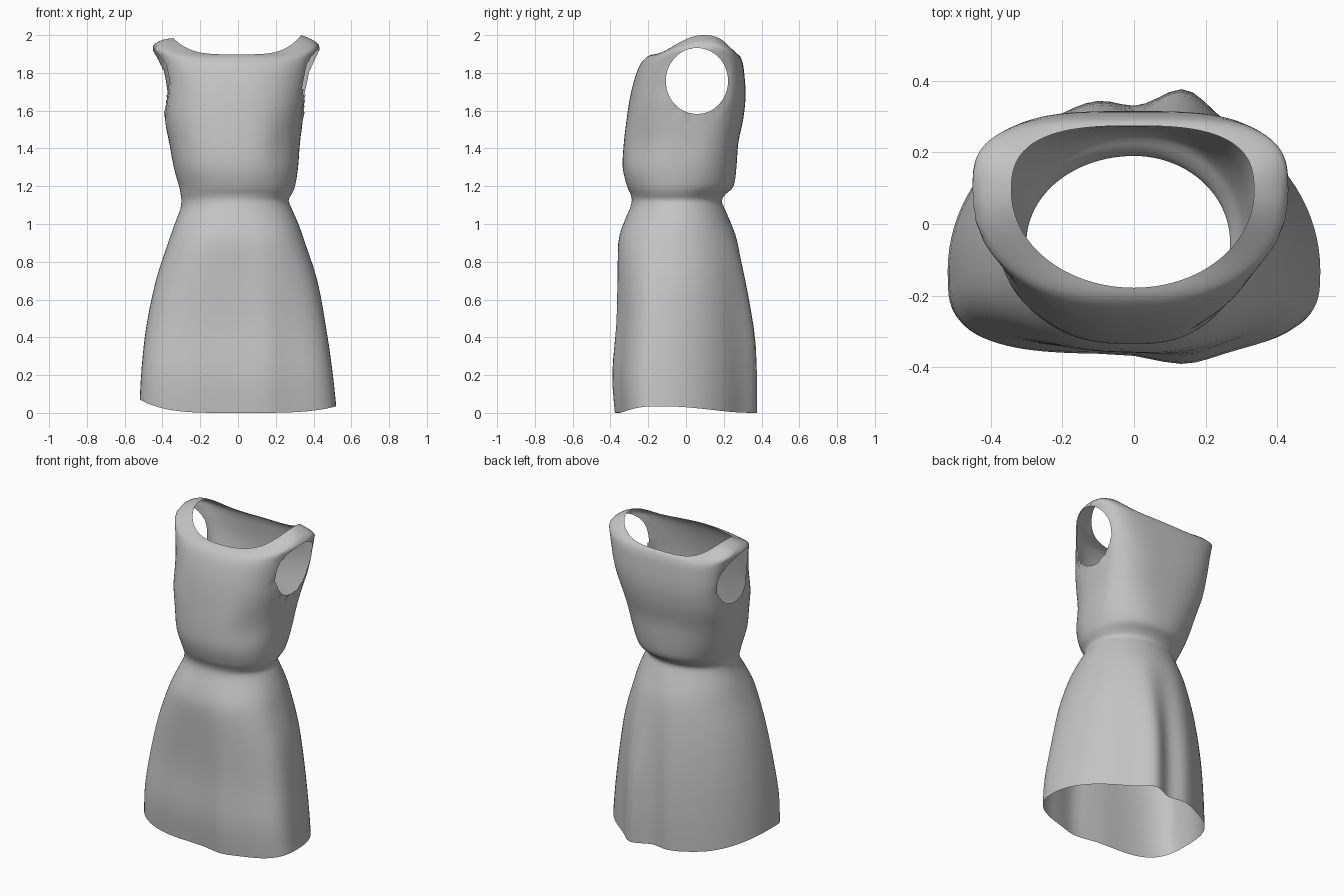
import bpy, bmesh, math

SEG = 96   # points around the dress
SUB = 3    # rows between profile stations

# Stations: z, side lift left, side lift right, left width, right width,
# front y, back y, y of widest point, front squareness, back squareness
SKIRT = [
    (0.00, .070, .035, .520, .520, -.348, .340, -.13, 3.5, 2.0),
    (0.20, .040, .020, .510, .500, -.362, .342, -.13, 3.4, 2.0),
    (0.45, .010, .010, .485, .465, -.346, .332, -.12, 3.1, 2.0),
    (0.70, .000, .000, .435, .420, -.352, .308, -.10, 2.8, 2.0),
    (0.90, .000, .000, .370, .355, -.357, .275, -.08, 2.6, 2.0),
    (1.00, .000, .000, .335, .320, -.332, .240, -.06, 2.4, 2.0),
    (1.08, .000, .000, .305, .285, -.298, .205, -.05, 2.2, 2.0),
]
BODICE = [
    (1.125, .000, .000, .300, .268, -.287, .190, -.05, 2.2, 2.0),
    (1.160, .000, .000, .304, .285, -.294, .212, -.05, 2.25, 2.1),
    (1.200, .000, .000, .312, .302, -.312, .252, -.04, 2.3, 2.2),
    (1.300, .000, .000, .340, .318, -.335, .267, -.01, 2.5, 2.4),
    (1.430, .000, .000, .364, .328, -.329, .277, .03, 2.6, 2.7),
    (1.550, .000, .000, .388, .345, -.315, .302, .05, 2.6, 3.0),
    (1.650, .000, .000, .394, .368, -.300, .314, .07, 2.55, 3.3),
    (1.730, .010, .010, .403, .386, -.283, .314, .085, 2.5, 3.5),
    (1.800, .025, .025, .419, .403, -.262, .308, .09, 2.45, 3.5),
    (1.845, .055, .055, .438, .420, -.242, .302, .09, 2.35, 3.4),
    (1.875, .070, .070, .450, .430, -.218, .293, .09, 2.25, 3.2),
    (1.890, .085, .088, .398, .388, -.198, .284, .09, 2.1, 3.0),
    (1.898, .086, .102, .342, .335, -.178, .274, .09, 2.0, 2.8),
]


def smooth_rows(st):
    """Catmull-Rom blend of the stations."""
    rows = []
    for i in range(len(st) - 1):
        a, b, c, d = st[max(i - 1, 0)], st[i], st[i + 1], st[min(i + 2, len(st) - 1)]
        for k in range(SUB):
            t = k / SUB
            rows.append([q + .5 * t * (r - p + t * (2*p - 5*q + 4*r - s + t * (3*(q - r) + s - p)))
                         for p, q, r, s in zip(a, b, c, d)])
    return rows + [list(st[-1])]


def bump(x, centre, width):
    return math.exp(-((x - centre) / width) ** 2)


def ring_point(row, k):
    z, lift_l, lift_r, wl, wr, yf, yb, yc, nf, nb = row
    a = 2 * math.pi * k / SEG
    c, s = math.cos(a), math.sin(a)
    # the right front corner is a little softer than the left
    n = nb if s > 0 else nf - (.25 * (nf - 2) if c > 0 else 0)
    u = abs(c) ** (2 / n)
    v = abs(s) ** (2 / n)
    x = u * wr if c > 0 else -u * wl
    y = yc + v * ((yb - yc) if s > 0 else (yf - yc))
    # soft vertical folds in the skirt
    fade = max(0, min(1, (1.0 - z) / .6))
    if s > 0:
        y += fade * v * (.055 * bump(x, .15, .08) - .015 * bump(x, 0, .06) + .012 * bump(x, -.12, .08))
    else:
        y -= fade * v * .03 * bump(x, .14, .11)
        # hollow below the right side of the bust
        y += .02 * bump(x, .25, .08) * bump(z, 1.42, .12)
    z += u ** 4 * (lift_r if c > 0 else lift_l)
    return x, y, z


# Dress shell: skirt, gathered waist, bodice and shoulders in one loft
bm = bmesh.new()
rows = smooth_rows(SKIRT + BODICE)
rings = [[bm.verts.new(ring_point(r, k)) for k in range(SEG)] for r in rows]
for lo, hi in zip(rings, rings[1:]):
    for k in range(SEG):
        j = (k + 1) % SEG
        bm.faces.new((lo[k], lo[j], hi[j], hi[k]))

# Armholes: open an oval on each side and pull its edge to a clean curve
CY, CZ, RY, RZ = .058, 1.757, .165, .175


def oval(v):
    return math.hypot((v.co.y - CY) / RY, (v.co.z - CZ) / RZ)


rim_before = {v for ring in (rings[0], rings[-1]) for v in ring}
gone = [v for v in bm.verts if abs(v.co.x) > .25 and oval(v) < 1]
bmesh.ops.delete(bm, geom=gone, context='VERTS')
for v in bm.verts:
    if v.is_boundary and v not in rim_before:
        f = 1 / oval(v)
        v.co.y = CY + (v.co.y - CY) * f
        v.co.z = CZ + (v.co.z - CZ) * f

mesh = bpy.data.meshes.new("dress")
bm.to_mesh(mesh)
bm.free()
dress = bpy.data.objects.new("dress", mesh)
bpy.context.collection.objects.link(dress)

cloth = bpy.data.materials.new("grey cloth")
cloth.diffuse_color = (.55, .55, .55, 1)
mesh.materials.append(cloth)

bpy.context.view_layer.objects.active = dress
dress.select_set(True)
bpy.ops.object.shade_smooth_by_angle(angle=math.radians(50))
